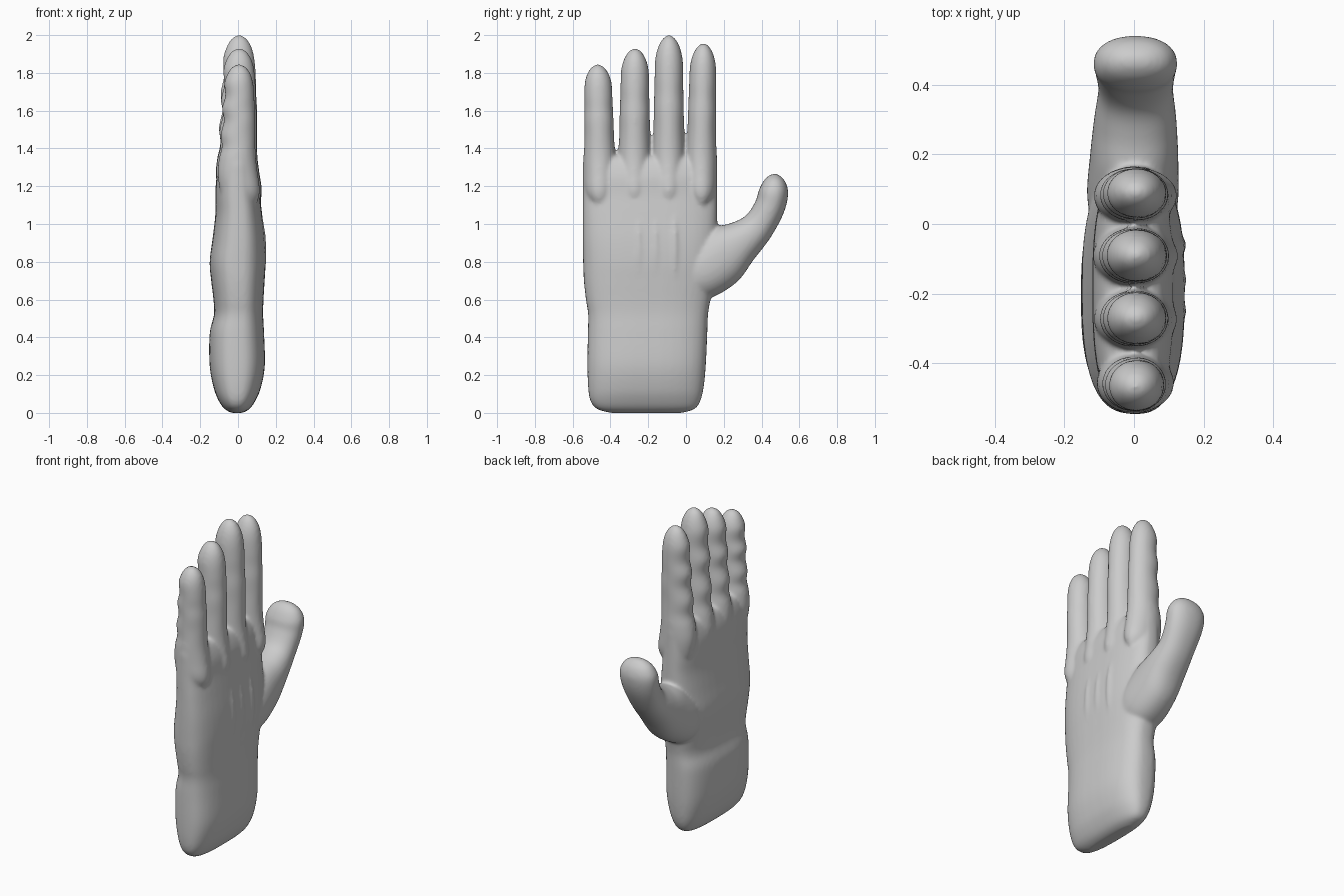
import bpy, bmesh, math

bm = bmesh.new()
SEGS, STEPS = 40, 5


def spline(a, b, c, d, t):
    return tuple(0.5 * (2*q + (r-p)*t + (2*p-5*q+4*r-s)*t*t + (3*q-p-3*r+s)*t**3)
                 for p, q, r, s in zip(a, b, c, d))


def loft(stations, power=2.0):
    """Closed skin through stations (y, z, half width, x min, x max, tilt in degrees)."""
    n = len(stations)
    rows = []
    for i in range(n - 1):
        quad = [stations[max(0, min(n - 1, i + k))] for k in (-1, 0, 1, 2)]
        rows += [spline(*quad, j / STEPS) for j in range(STEPS)]
    rows.append(stations[-1])
    rings = []
    for y, z, w, x0, x1, tilt in rows:
        a, ring = math.radians(tilt), []
        for k in range(SEGS):
            t = 2 * math.pi * k / SEGS
            c, s = math.cos(t), math.sin(t)
            u = w * math.copysign(abs(c) ** (2 / power), c)
            x = (x0 + x1) / 2 + (x1 - x0) / 2 * math.copysign(abs(s) ** (2 / power), s)
            ring.append(bm.verts.new((x, y + u * math.cos(a), z + u * math.sin(a))))
        rings.append(ring)
    for lo, hi in zip(rings, rings[1:]):
        for k in range(SEGS):
            m = (k + 1) % SEGS
            bm.faces.new((lo[k], lo[m], hi[m], hi[k]))
    bm.faces.new(rings[0][::-1])
    bm.faces.new(rings[-1])


# Wrist and palm: z, y min, y max, x min, x max
palm = [(0.0, -0.40, -0.02, -0.035, 0.025), (0.02, -0.47, 0.045, -0.07, 0.06),
        (0.06, -0.505, 0.075, -0.10, 0.09), (0.13, -0.518, 0.093, -0.128, 0.12),
        (0.25, -0.522, 0.105, -0.15, 0.142), (0.42, -0.52, 0.113, -0.15, 0.138),
        (0.52, -0.518, 0.117, -0.127, 0.133), (0.60, -0.53, 0.13, -0.13, 0.135),
        (0.70, -0.541, 0.15, -0.142, 0.141), (0.80, -0.545, 0.16, -0.15, 0.146),
        (0.92, -0.547, 0.165, -0.135, 0.142), (1.05, -0.547, 0.166, -0.12, 0.128),
        (1.15, -0.547, 0.166, -0.12, 0.116), (1.25, -0.547, 0.166, -0.113, 0.108),
        (1.33, -0.545, 0.164, -0.085, 0.08), (1.36, -0.52, 0.14, -0.045, 0.045)]
loft([((a + b) / 2, z, (b - a) / 2, x0, x1, 0) for z, a, b, x0, x1 in palm], 2.7)

# Finger shape: share of length above the root, width factor, x min, x max
finger = [(0.12, 0.94, -0.092, 0.099), (0.25, 0.915, -0.099, 0.099),
          (0.40, 0.90, -0.080, 0.099), (0.53, 0.88, -0.091, 0.095),
          (0.66, 0.86, -0.073, 0.093), (0.80, 0.83, -0.078, 0.086),
          (0.90, 0.66, -0.060, 0.071), (0.97, 0.38, -0.034, 0.045),
          (1.0, 0.08, -0.004, 0.016)]
# root y, tip y, tip z, root half width, thickness
for y0, y1, top, w, s in [(-0.457, -0.467, 1.845, 0.086, 0.93),
                          (-0.273, -0.27, 1.93, 0.088, 1.0),
                          (-0.092, -0.09, 2.0, 0.088, 1.02),
                          (0.081, 0.092, 1.957, 0.083, 1.0)]:
    # Knuckle and root
    st = [(y0, z, w * f, a * s, b * s, 0) for z, f, a, b in
          [(1.09, 0.35, -0.05, 0.095), (1.14, 0.8, -0.09, 0.119), (1.19, 0.96, -0.105, 0.124),
           (1.27, 1.0, -0.116, 0.112), (1.35, 1.0, -0.108, 0.102)]]
    # Free finger with pads
    st += [(y0 + (y1 - y0) * t, 1.35 + (top - 1.35) * t, w * f, a * s, b * s, 0)
           for t, f, a, b in finger]
    loft(st)

# Tendon ridges on the back of the hand
for y in (-0.25, -0.16, -0.06):
    loft([(y, 0.68, 0.012, 0.05, 0.135, 0), (y, 0.82, 0.026, 0.05, 0.152, 0),
          (y, 0.95, 0.026, 0.05, 0.146, 0), (y, 1.07, 0.012, 0.05, 0.122, 0)])

# Thumb
loft([(-0.02, 0.71, 0.12, -0.115, 0.11, -68), (0.08, 0.755, 0.155, -0.135, 0.128, -67),
      (0.20, 0.835, 0.158, -0.126, 0.127, -63), (0.30, 0.91, 0.113, -0.115, 0.122, -57),
      (0.385, 0.99, 0.087, -0.103, 0.113, -40), (0.443, 1.09, 0.081, -0.112, 0.12, -26),
      (0.464, 1.17, 0.078, -0.116, 0.124, -10), (0.472, 1.225, 0.058, -0.09, 0.10, -8),
      (0.474, 1.255, 0.03, -0.05, 0.06, -8), (0.475, 1.266, 0.006, -0.01, 0.02, -8)], 2.2)

bmesh.ops.recalc_face_normals(bm, faces=bm.faces)
mesh = bpy.data.meshes.new("hand")
bm.to_mesh(mesh)
bm.free()
hand = bpy.data.objects.new("hand", mesh)
bpy.context.collection.objects.link(hand)

# Fuse all parts into one soft skin
remesh = hand.modifiers.new("fuse", 'REMESH')
remesh.mode = 'VOXEL'
remesh.voxel_size = 0.009
remesh.use_smooth_shade = True
soft = hand.modifiers.new("soften", 'SMOOTH')
soft.factor = 0.5
soft.iterations = 12
